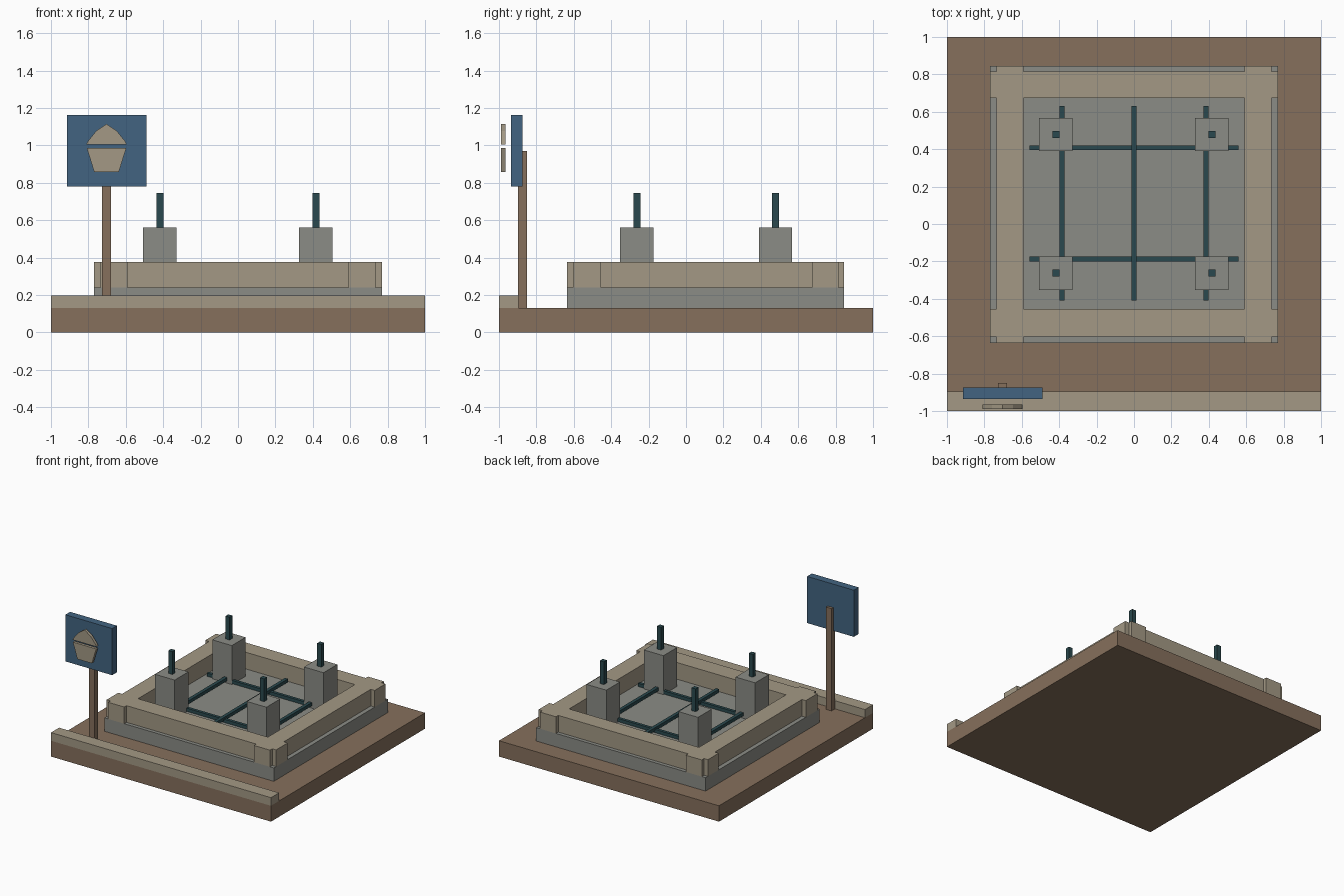
import bpy
import bmesh
import math

default = bpy.data.objects.get("Cube")
if default:
    bpy.data.objects.remove(default, do_unlink=True)


def material(name, rgb):
    lin = [math.pow((c / 255 + 0.055) / 1.055, 2.4) for c in rgb] + [1.0]
    mat = bpy.data.materials.new(name)
    mat.use_nodes = True
    mat.diffuse_color = lin
    mat.node_tree.nodes["Principled BSDF"].inputs["Base Color"].default_value = lin
    return mat


earth = material("earth brown", (134, 112, 92))
sand = material("sand stone", (163, 153, 133))
concrete = material("concrete grey", (139, 140, 134))
blue = material("sign blue", (66, 100, 129))
steel = material("dark steel", (42, 73, 78))


def finish(name, bm, mat):
    bmesh.ops.recalc_face_normals(bm, faces=bm.faces)
    mesh = bpy.data.meshes.new(name)
    bm.to_mesh(mesh)
    bm.free()
    mesh.materials.append(mat)
    obj = bpy.data.objects.new(name, mesh)
    bpy.context.collection.objects.link(obj)
    return obj


def box(name, mat, x, y, z):
    """Box from (low, high) ranges on each axis."""
    bm = bmesh.new()
    bmesh.ops.create_cube(bm, size=1)
    for v in bm.verts:
        v.co = [r[0] if c < 0 else r[1] for c, r in zip(v.co, (x, y, z))]
    return finish(name, bm, mat)


def around(centre, width):
    return (centre - width / 2, centre + width / 2)


def extrude_faces(bm, offset):
    top = bmesh.ops.extrude_face_region(bm, geom=bm.faces[:])["geom"]
    bmesh.ops.translate(bm, vec=offset, verts=[v for v in top if isinstance(v, bmesh.types.BMVert)])


def plate(name, mat, outline, y, depth):
    """Upright plate from an x, z outline."""
    bm = bmesh.new()
    bm.faces.new([bm.verts.new((px, y, pz)) for px, pz in outline])
    extrude_faces(bm, (0, depth, 0))
    return finish(name, bm, mat)


# Ground, front kerb and foundation slab
box("ground", earth, (-1, 1), (-1, 1), (0, 0.13))
box("front_kerb", sand, (-1, 1), (-1, -0.895), (0.13, 0.197))
box("foundation_slab", concrete, (-0.77, 0.77), (-0.635, 0.845), (0.13, 0.24))

# Wall ring with proud corner blocks, notched at each outer corner
xs = (-0.77, -0.735, -0.59, 0.59, 0.735, 0.77)
ys = (-0.635, -0.605, -0.455, 0.675, 0.815, 0.845)
bm = bmesh.new()
grid = [[bm.verts.new((x, y, 0.24)) for y in ys] for x in xs]
ends = (0, 4)
for i in range(5):
    for j in range(5):
        corner = i in ends and j in ends
        recess = (i == 2 and j in ends) or (j == 2 and i in ends)
        if not (corner or recess or (i == 2 and j == 2)):
            bm.faces.new((grid[i][j], grid[i + 1][j], grid[i + 1][j + 1], grid[i][j + 1]))
bmesh.ops.delete(bm, geom=[v for v in bm.verts if not v.link_faces], context="VERTS")
extrude_faces(bm, (0, 0, 0.137))
finish("wall_ring", bm, sand)

# Reinforcing bars on the floor
for n, y in enumerate((-0.187, 0.407)):
    box(f"cross_bar_{n + 1}", steel, (-0.56, 0.56), around(y, 0.025), (0.245, 0.272))
for n, x in enumerate((-0.385, 0, 0.385)):
    box(f"long_bar_{n + 1}", steel, around(x, 0.028), (-0.41, 0.63), (0.26, 0.287))

# Four piers with upright rods
for side, x in (("right", -0.418), ("left", 0.416)):
    for end, y in (("front", -0.263), ("back", 0.479)):
        box(f"{end}_{side}_pier", concrete, around(x, 0.178), around(y, 0.178), (0.24, 0.56))
        box(f"{end}_{side}_rod", steel, around(x, 0.037), around(y, 0.037), (0.56, 0.747))

# Sign post, board and emblem in two pieces
box("sign_post", earth, around(-0.703, 0.05), (-0.897, -0.85), (0.13, 0.97))
box("sign_board", blue, (-0.915, -0.49), (-0.935, -0.873), (0.78, 1.163))
mid = -0.703
roof = [(0.108, 1.005), (0.1, 1.022), (0.055, 1.078), (0, 1.115)]
bowl = [(0.106, 0.987), (0.085, 0.92), (0.066, 0.858)]
for name, half in (("emblem_top", roof), ("emblem_bottom", bowl)):
    left = [(mid - dx, z) for dx, z in reversed(half) if dx]
    outline = [(mid + dx, z) for dx, z in half] + left
    plate(name, sand, outline, -0.988, 0.023)
